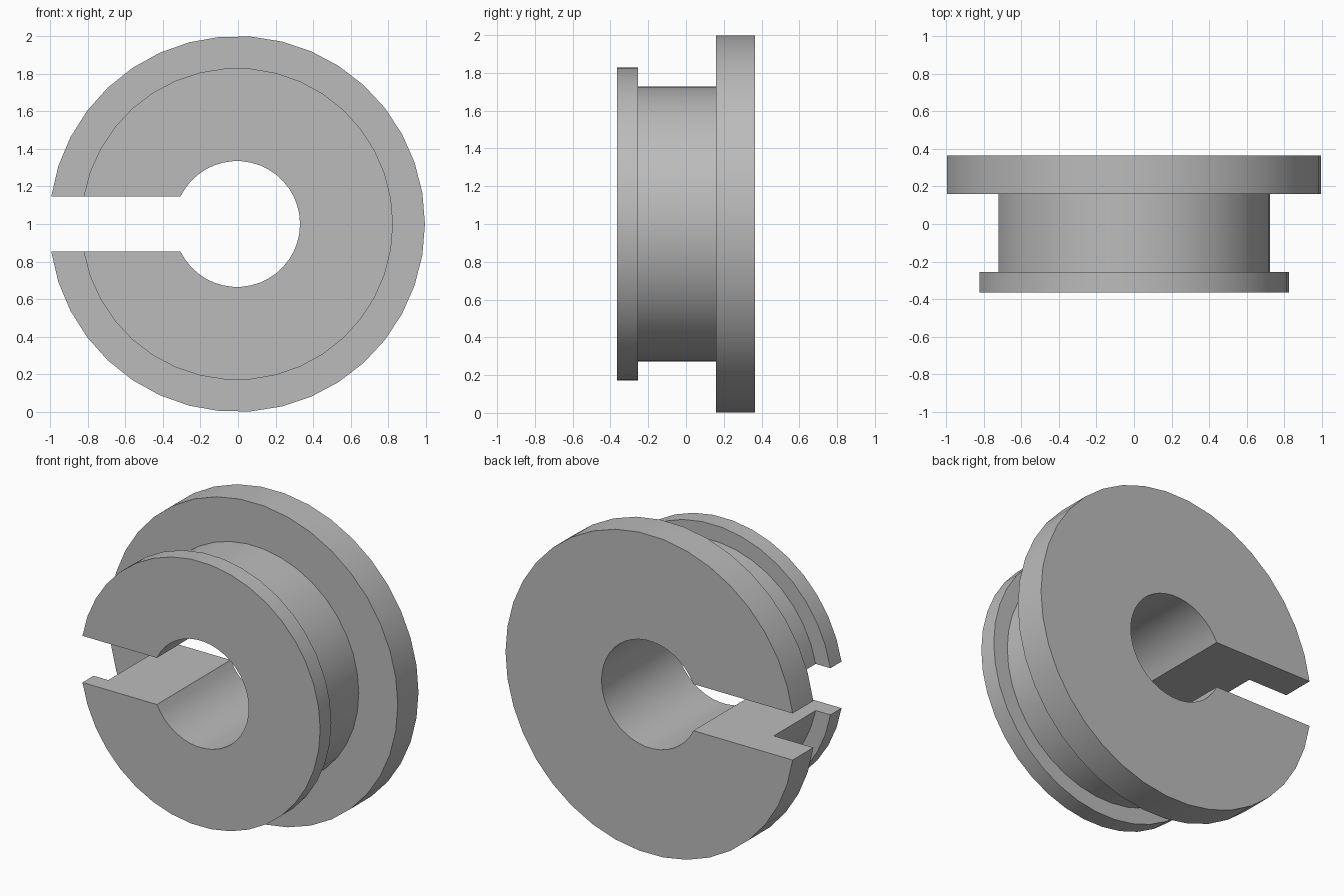
import bpy, bmesh
from math import asin, cos, sin, pi, radians

cube = bpy.data.objects.get("Cube")
if cube:
    bpy.data.objects.remove(cube, do_unlink=True)

BORE, HUB, FRONT_RIM, BACK_RIM = 0.335, 0.73, 0.83, 1.0
SLOT_HALF = 0.146          # half height of the side slot
CENTRE_X, CENTRE_Z = -0.005, 1.0
SEGMENTS = 36

# Cross-section (radius, y) of the flanged bushing, front to back
profile = [(BORE, -0.365), (FRONT_RIM, -0.365), (FRONT_RIM, -0.255), (HUB, -0.255),
           (HUB, 0.16), (BACK_RIM, 0.16), (BACK_RIM, 0.365), (BORE, 0.365)]


def arc(bm, radius, y):
    """Open ring that starts and stops at the parallel slot walls."""
    gap = asin(SLOT_HALF / radius)
    points = []
    for i in range(SEGMENTS + 1):
        a = gap + (2 * pi - 2 * gap) * i / SEGMENTS
        points.append(bm.verts.new((CENTRE_X - radius * cos(a), y,
                                    CENTRE_Z + radius * sin(a))))
    return points


# Revolved body
bm = bmesh.new()
rings = [arc(bm, r, y) for r, y in profile]
for a, b in zip(rings, rings[1:] + rings[:1]):
    for i in range(SEGMENTS):
        bm.faces.new((a[i], a[i + 1], b[i + 1], b[i]))

# Flat slot walls
bm.faces.new([ring[0] for ring in rings])
bm.faces.new([ring[-1] for ring in reversed(rings)])
bmesh.ops.recalc_face_normals(bm, faces=bm.faces)

mesh = bpy.data.meshes.new("slotted_bushing")
bm.to_mesh(mesh)
bm.free()
bushing = bpy.data.objects.new("slotted_bushing", mesh)
bpy.context.collection.objects.link(bushing)

# Plain grey finish
grey = bpy.data.materials.new("plain_grey")
grey.use_nodes = True
colour = (0.5, 0.5, 0.5, 1)
grey.diffuse_color = colour
grey.node_tree.nodes["Principled BSDF"].inputs["Base Color"].default_value = colour
mesh.materials.append(grey)

# Smooth curved walls, crisp edges
bpy.ops.object.select_all(action="DESELECT")
bushing.select_set(True)
bpy.context.view_layer.objects.active = bushing
bpy.ops.object.shade_smooth_by_angle(angle=radians(30))
